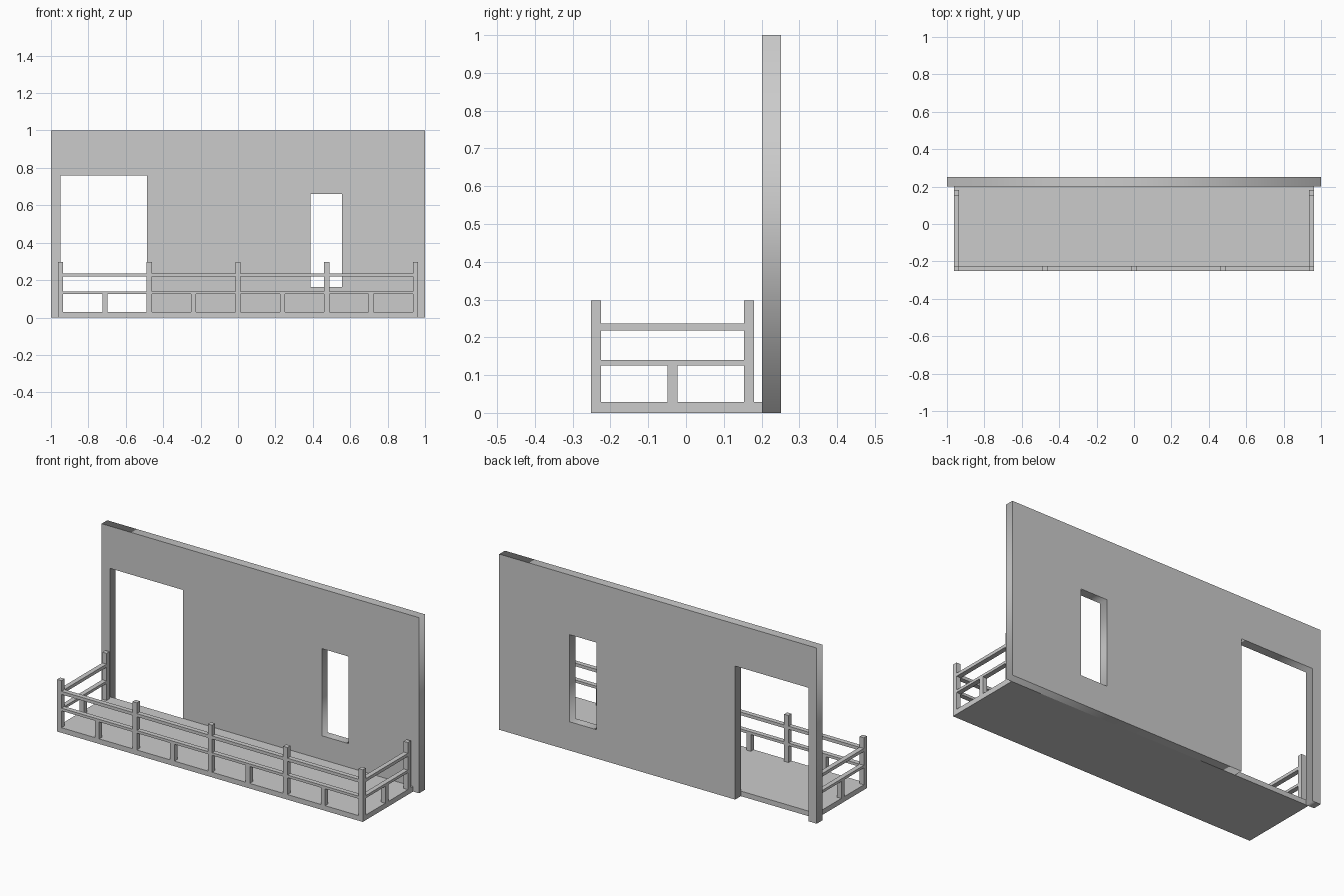
import bpy
import math

if "Cube" in bpy.data.objects:
    bpy.data.objects.remove(bpy.data.objects["Cube"])

T = 0.027            # post and rail thickness
FX = 0.949           # x of side railing centre line
FY = -0.2385         # y of front railing centre line
BY = 0.167           # y of rear posts
FLOOR = 0.029


def box(name, x, y, z):
    """Axis-aligned box from (min, max) ranges."""
    bpy.ops.mesh.primitive_cube_add(size=1, location=[(r[0] + r[1]) / 2 for r in (x, y, z)])
    ob = bpy.context.object
    ob.name = name
    ob.scale = [r[1] - r[0] for r in (x, y, z)]
    bpy.ops.object.transform_apply(location=False, rotation=False, scale=True)
    return ob


def post(name, x, y, top):
    h = T / 2
    box(name, (x - h, x + h), (y - h, y + h), (FLOOR, top))


# Wall: filled outline with door notch and window hole, extruded
curve = bpy.data.curves.new("wall", "CURVE")
curve.dimensions = "2D"
curve.fill_mode = "BOTH"
curve.extrude = 0.0255
outline = [(-1, 0), (-0.948, 0), (-0.948, 0.76), (-0.486, 0.76),
           (-0.486, 0), (1, 0), (1, 1), (-1, 1)]
window = [(0.388, 0.164), (0.556, 0.164), (0.556, 0.66), (0.388, 0.66)]
for pts in (outline, window):
    s = curve.splines.new("POLY")
    s.points.add(len(pts) - 1)
    for p, (u, v) in zip(s.points, pts):
        p.co = (u, v, 0, 1)
    s.use_cyclic_u = True
wall = bpy.data.objects.new("wall", curve)
bpy.context.collection.objects.link(wall)
wall.location = (0, 0.2265, 0)
wall.rotation_euler = (math.pi / 2, 0, 0)
bpy.ops.object.select_all(action="DESELECT")
wall.select_set(True)
bpy.context.view_layer.objects.active = wall
bpy.ops.object.convert(target="MESH")

# Balcony floor slab
box("floor_slab", (-FX - T / 2, FX + T / 2), (FY - T / 2, 0.201), (0, FLOOR))

# Front posts, with short posts under the lower rail between them
for i in range(9):
    x = -FX + i * FX / 4
    if i % 2 == 0:
        post("front_post", x, FY, 0.297)
    else:
        post("front_short_post", x, FY, 0.126)

# Side posts
for sx in (-1, 1):
    post("rear_post", sx * FX, BY, 0.297)
    post("side_short_post", sx * FX, (FY + BY) / 2, 0.126)

# Horizontal rails, front and sides
h = T / 2
for label, z in (("lower", (0.125, 0.14)), ("upper", (0.218, 0.236))):
    box(label + "_front_rail", (-FX, FX), (FY - h, FY + h), z)
    for sx in (-1, 1):
        box(label + "_side_rail", (sx * FX - h, sx * FX + h), (FY, BY), z)
